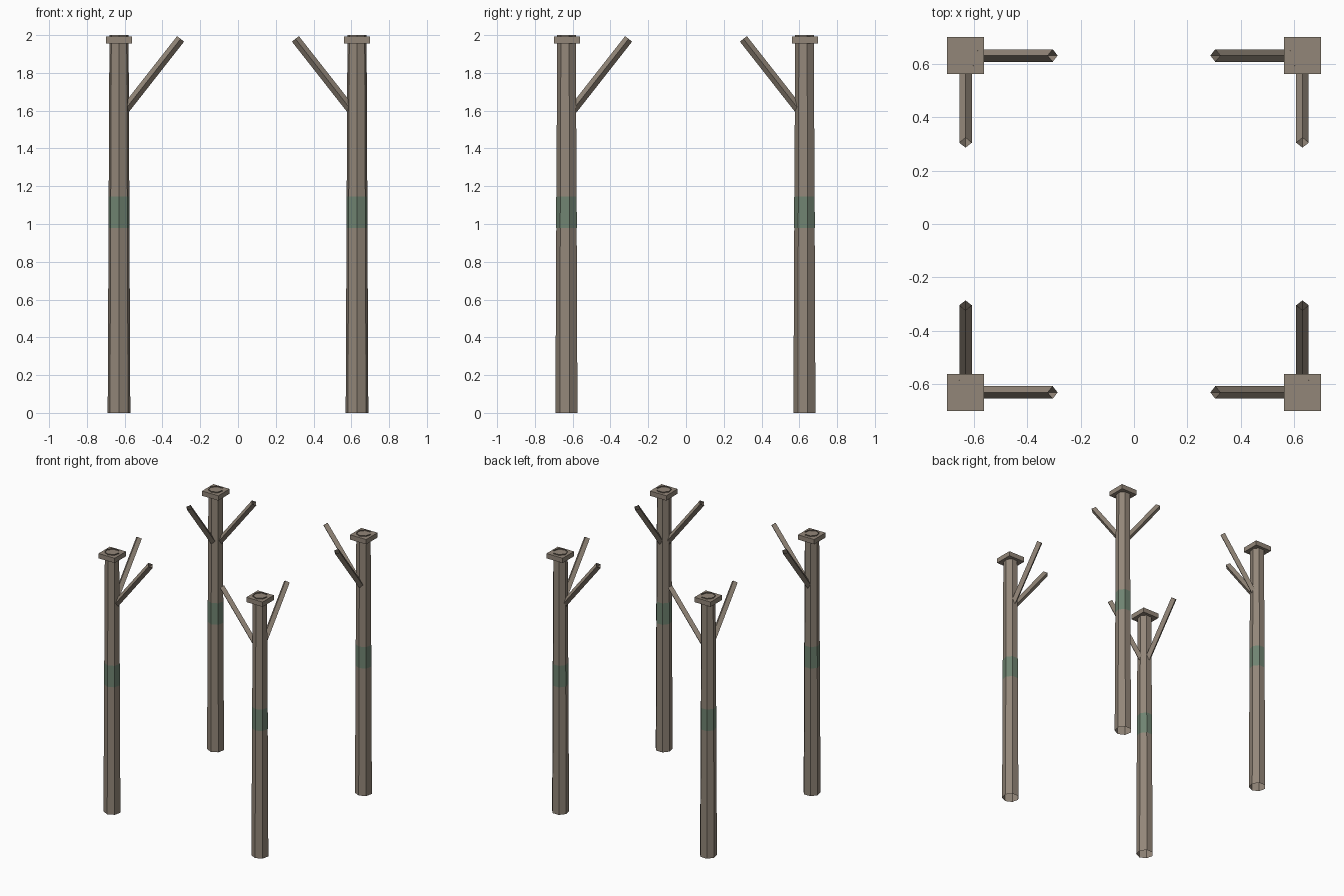
import bpy
import bmesh
from math import pi
from mathutils import Matrix, Vector

old = bpy.data.objects.get("Cube")
if old:
    bpy.data.objects.remove(old, do_unlink=True)


def make_material(name, rgb):
    mat = bpy.data.materials.new(name)
    mat.use_nodes = True
    color = (*rgb, 1.0)
    mat.diffuse_color = color
    bsdf = next(n for n in mat.node_tree.nodes if n.type == "BSDF_PRINCIPLED")
    bsdf.inputs["Base Color"].default_value = color
    return mat


WOOD = make_material("weathered wood", (0.29, 0.24, 0.19))
GREEN = make_material("faded green", (0.16, 0.227, 0.164))


def finish(bm, name, mat):
    mesh = bpy.data.meshes.new(name)
    bm.to_mesh(mesh)
    bm.free()
    mesh.materials.append(mat)
    obj = bpy.data.objects.new(name, mesh)
    bpy.context.collection.objects.link(obj)
    return obj


def tube(name, start, end, r1, r2, sides, mat):
    """Open-ended faceted tube between two points."""
    start, end = Vector(start), Vector(end)
    axis = end - start
    if abs(axis.x) + abs(axis.y) < 1e-6:
        turn = Matrix.Rotation(pi, 4, "Z")  # one corner towards the front
    else:
        turn = axis.to_track_quat("Z", "Y").to_matrix().to_4x4()
    bm = bmesh.new()
    bmesh.ops.create_cone(bm, cap_ends=False, segments=sides, radius1=r1,
                          radius2=r2, depth=axis.length,
                          matrix=Matrix.Translation((start + end) / 2) @ turn)
    return finish(bm, name, mat)


def box(name, center, size, mat):
    bm = bmesh.new()
    bmesh.ops.create_cube(bm, size=1, matrix=Matrix.Translation(center)
                          @ Matrix.Diagonal((*size, 1)))
    return finish(bm, name, mat)


SPREAD = 0.63                    # post distance from the middle
FOOT, HEAD = 0.0615, 0.052       # post radius at both ends
NEAR, FAR = 0.60, 0.304          # brace ends, from the middle
LOW, HIGH = 1.603, 1.98          # brace heights

for sx, side in ((1, "left"), (-1, "right")):
    for sy, end in ((-1, "front"), (1, "back")):
        tag = f"{end}_{side}"
        x, y = sx * SPREAD, sy * SPREAD
        # Tapered post with a painted band and a square cap
        tube(f"post_{tag}", (x, y, 0), (x, y, 2), FOOT, HEAD, 7, WOOD)
        tube(f"band_{tag}", (x, y, 0.98), (x, y, 1.145), 0.0577, 0.0569, 7, GREEN)
        box(f"cap_{tag}", (x, y, 1.974), (0.138, 0.138, 0.037), WOOD)
        # Two slanted braces leaning towards the neighbouring posts
        tube(f"side_brace_{tag}", (sx * NEAR, y, LOW), (sx * FAR, y, HIGH),
             0.0235, 0.0235, 4, WOOD)
        tube(f"depth_brace_{tag}", (x, sy * NEAR, LOW), (x, sy * FAR, HIGH),
             0.0235, 0.0235, 4, WOOD)
